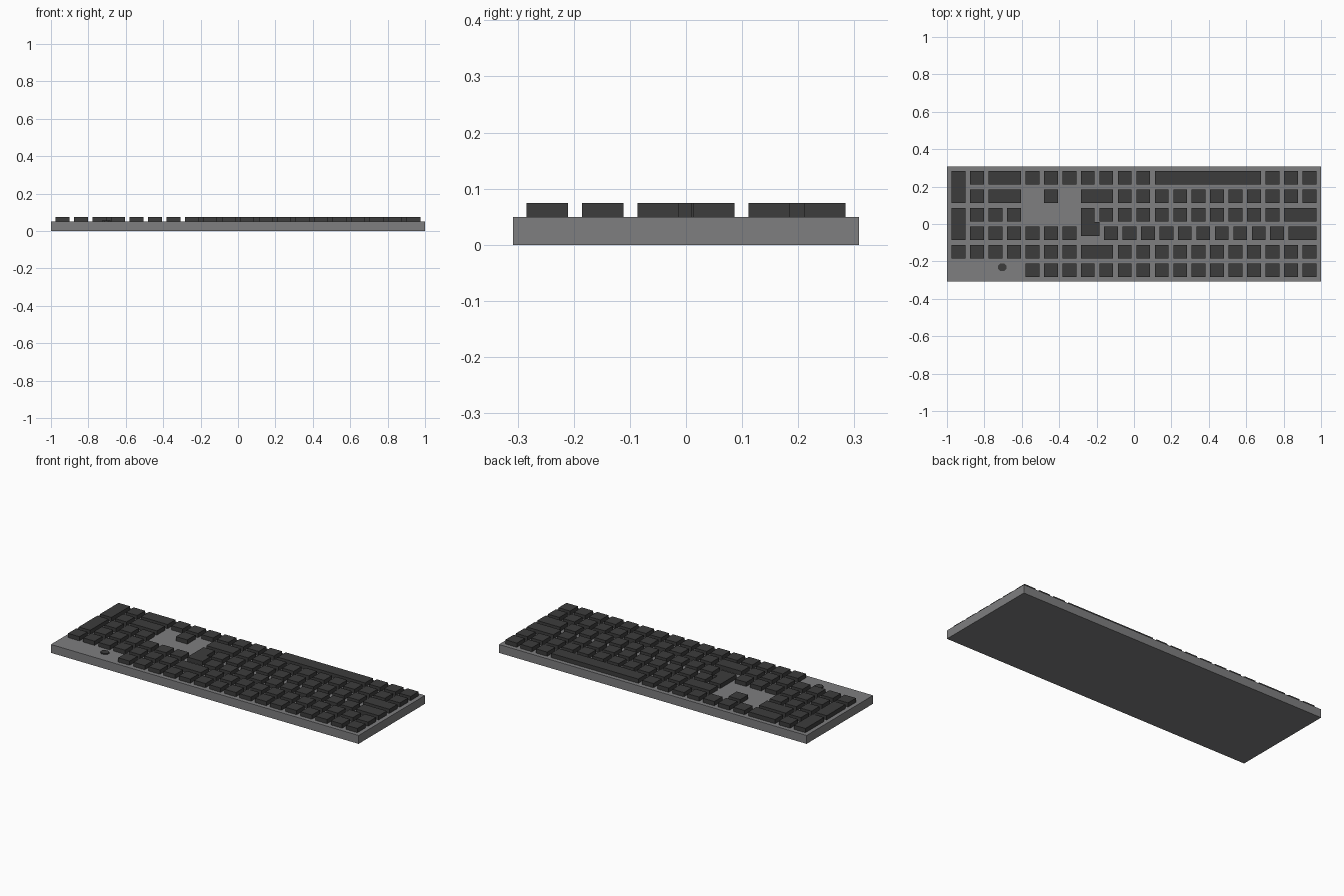
import bpy, bmesh, math

if "Cube" in bpy.data.objects:
    bpy.data.objects.remove(bpy.data.objects["Cube"])

U = 2 / 20.25            # one key pitch; gaps and margins are a quarter of it
BASE_Z, KEY_Z = 0.5 * U, 0.75 * U


def material(name, rgb):
    m = bpy.data.materials.new(name)
    m.diffuse_color = (*rgb, 1)
    m.use_nodes = True
    m.node_tree.nodes["Principled BSDF"].inputs["Base Color"].default_value = m.diffuse_color
    return m


grey = material("case grey", (0.21, 0.21, 0.215))
dark = material("key charcoal", (0.045, 0.045, 0.045))


def finish(name, bm, mat):
    bmesh.ops.recalc_face_normals(bm, faces=bm.faces)
    me = bpy.data.meshes.new(name)
    bm.to_mesh(me)
    bm.free()
    me.materials.append(mat)
    ob = bpy.data.objects.new(name, me)
    bpy.context.collection.objects.link(ob)
    return ob


def prism(bm, outline, z0, z1):
    """Extrude a flat outline from z0 to z1."""
    face = bm.faces.new([bm.verts.new((x, y, z0)) for x, y in outline])
    new = bmesh.ops.extrude_face_region(bm, geom=[face])["geom"]
    top = [v for v in new if isinstance(v, bmesh.types.BMVert)]
    bmesh.ops.translate(bm, verts=top, vec=(0, 0, z1 - z0))


def grid(c, r):
    """Key-grid column and row (from the back) to x, y."""
    return (c + 0.25) * U - 1, (3.125 - r - 0.25) * U


def key(bm, c, r, w=1, d=1):
    c1, r1 = c + w - 0.25, r + d - 0.25
    prism(bm, [grid(c, r), grid(c1, r), grid(c1, r1), grid(c, r1)], BASE_Z, KEY_Z)


# Case
bm = bmesh.new()
prism(bm, [(-1, -3.125 * U), (1, -3.125 * U), (1, 3.125 * U), (-1, 3.125 * U)], 0, BASE_Z)
finish("case", bm, grey)


def singles(start, count):
    return [(start + i, 1, 1) for i in range(count)]


# Key rows from back to front: (column, width, depth)
rows = [
    [(0, 1, 2), (1, 1, 1), (2, 2, 1), (11, 6, 1)] + singles(4, 7) + singles(17, 3),
    [(1, 1, 1), (2, 2, 1), (5, 1, 1), (7, 2, 1)] + singles(9, 11),
    [(0, 1, 2), (18, 2, 1)] + singles(1, 3) + singles(8, 10),
    [(18.25, 1.75, 1)] + singles(1, 6) + singles(8.25, 10),
    [(7, 2, 1)] + singles(0, 7) + singles(9, 11),
    singles(4, 16),
]
for r, keys in enumerate(rows):
    bm = bmesh.new()
    for c, w, d in keys:
        key(bm, c, r, w, d)
    finish(f"key_row_{r + 1}", bm, dark)

# L-shaped key
bm = bmesh.new()
ell = [(7, 2), (7.75, 2), (7.75, 2.78), (8, 2.78), (8, 3.53), (7, 3.53)]
prism(bm, [grid(c, r) for c, r in ell], BASE_Z, KEY_Z)
finish("l_shaped_key", bm, dark)

# Small eight-sided indicator
bm = bmesh.new()
ring = [math.radians(22.5 + 45 * i) for i in range(8)]
prism(bm, [(-0.704 + 0.025 * math.cos(a), -0.231 + 0.022 * math.sin(a)) for a in ring],
      BASE_Z, BASE_Z + 0.006)
finish("indicator", bm, dark)
